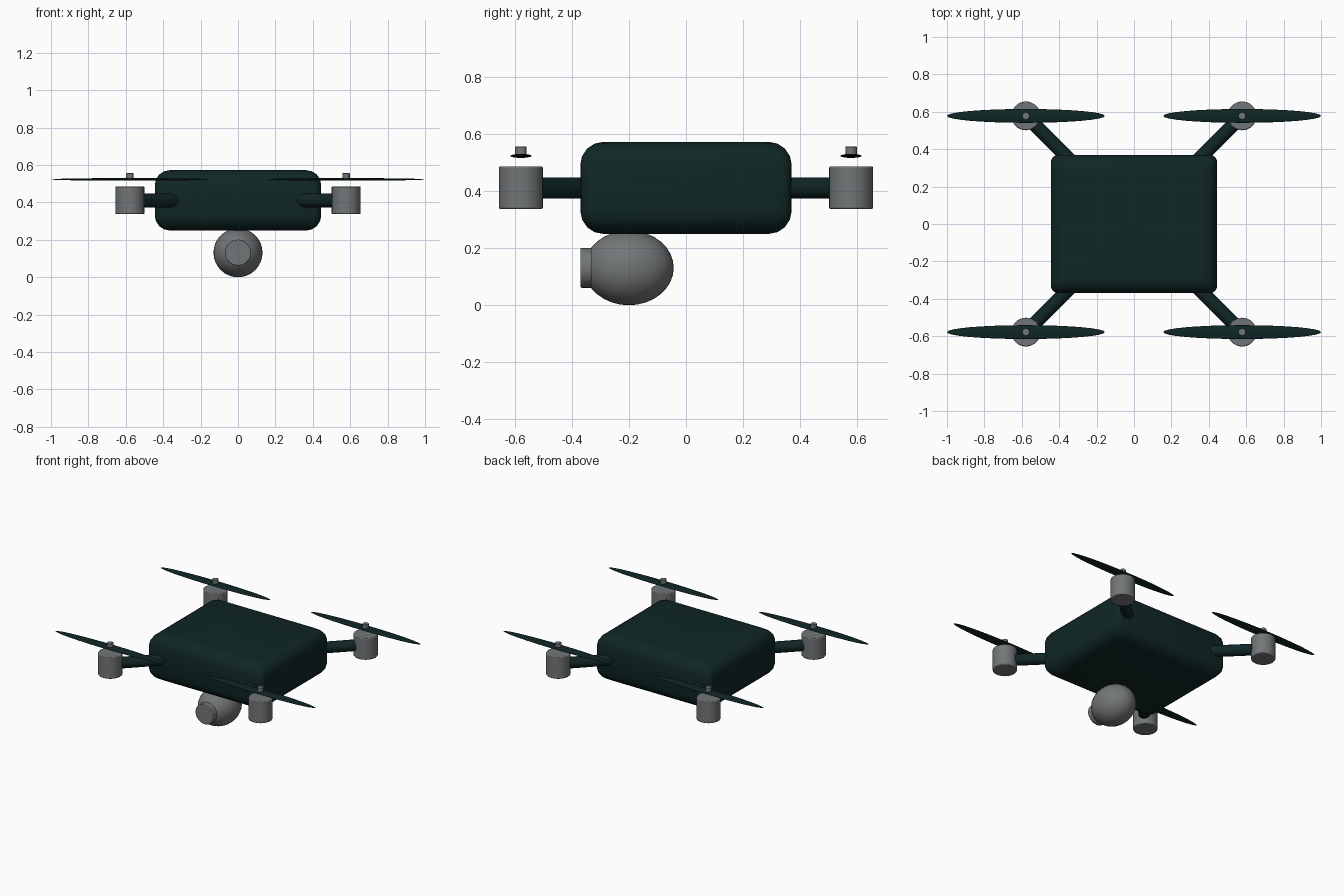
import bpy, bmesh, math
from mathutils import Vector

if "Cube" in bpy.data.objects:
    bpy.data.objects.remove(bpy.data.objects["Cube"], do_unlink=True)


def material(name, rgb):
    m = bpy.data.materials.new(name)
    m.use_nodes = True
    color = (*rgb, 1)
    m.diffuse_color = color
    m.node_tree.nodes["Principled BSDF"].inputs["Base Color"].default_value = color
    return m


DARK = material("dark green", (0.005, 0.019, 0.019))
GREY = material("metal grey", (0.17, 0.18, 0.185))


def finish(obj, name, mat, bevel=0, angle=40):
    obj.name = obj.data.name = name
    obj.data.materials.append(mat)
    if bevel:
        mod = obj.modifiers.new("soft rim", "BEVEL")
        mod.width, mod.segments, mod.limit_method = bevel, 2, "ANGLE"
    bpy.ops.object.select_all(action="DESELECT")
    obj.select_set(True)
    bpy.context.view_layer.objects.active = obj
    bpy.ops.object.shade_smooth_by_angle(angle=math.radians(angle))
    return obj


def rod(name, start, end, radius, mat, bevel=0):
    a, b = Vector(start), Vector(end)
    bpy.ops.mesh.primitive_cylinder_add(vertices=32, radius=radius, depth=(b - a).length,
                                        location=(a + b) / 2)
    obj = bpy.context.object
    obj.rotation_euler = (b - a).to_track_quat("Z", "Y").to_euler()
    return finish(obj, name, mat, bevel)


def ellipsoid(name, center, size, mat):
    bpy.ops.mesh.primitive_uv_sphere_add(segments=32, ring_count=16, radius=1, location=center)
    obj = bpy.context.object
    obj.scale = size
    return finish(obj, name, mat)


def rounded_body(name, hx, hy, z0, z1, edge, corner, steps, mat):
    # Stacked rounded rectangles, inset along a quarter arc at top and bottom
    arc = [math.pi / 2 * i / steps for i in range(steps + 1)]
    levels = [(z0 + edge * (1 - math.cos(t)), edge * (1 - math.sin(t))) for t in arc]
    levels += [(z0 + z1 - z, inset) for z, inset in reversed(levels)]
    bm = bmesh.new()
    rings = []
    for z, inset in levels:
        ring = []
        for q, (sx, sy) in enumerate([(1, 1), (-1, 1), (-1, -1), (1, -1)]):
            for t in arc:
                a = t + q * math.pi / 2
                ring.append(bm.verts.new((sx * (hx - inset - corner) + corner * math.cos(a),
                                          sy * (hy - inset - corner) + corner * math.sin(a), z)))
        rings.append(ring)
    n = len(rings[0])
    for low, high in zip(rings, rings[1:]):
        for i in range(n):
            j = (i + 1) % n
            bm.faces.new((low[i], low[j], high[j], high[i]))
    bm.faces.new(rings[0][::-1])
    bm.faces.new(rings[-1])
    mesh = bpy.data.meshes.new(name)
    bm.to_mesh(mesh)
    bm.free()
    obj = bpy.data.objects.new(name, mesh)
    bpy.context.collection.objects.link(obj)
    return finish(obj, name, mat)


# Main body
rounded_body("body", 0.445, 0.37, 0.25, 0.572, 0.08, 0.04, 4, DARK)

# Four arms with motors, shafts and propellers
REACH = 0.578
for fy, end in ((-1, "front"), (1, "rear")):
    for fx, side in ((1, "left"), (-1, "right")):
        tag = f"{end}_{side}"
        x, y = fx * REACH, fy * REACH
        rod(f"arm_{tag}", (x * 0.4, y * 0.4, 0.41), (x, y, 0.41), 0.037, DARK)
        rod(f"motor_{tag}", (x, y, 0.337), (x, y, 0.486), 0.077, GREY, 0.005)
        rod(f"shaft_{tag}", (x, y, 0.522), (x, y, 0.556), 0.02, GREY, 0.002)
        ellipsoid(f"propeller_{tag}", (x, y, 0.523), (0.422, 0.037, 0.007), DARK)

# Camera pod under the nose
ellipsoid("camera_pod", (0, -0.2, 0.131), (0.131, 0.157, 0.131), GREY)
rod("camera_lens", (0, -0.3, 0.131), (0, -0.369, 0.131), 0.07, GREY, 0.004)
